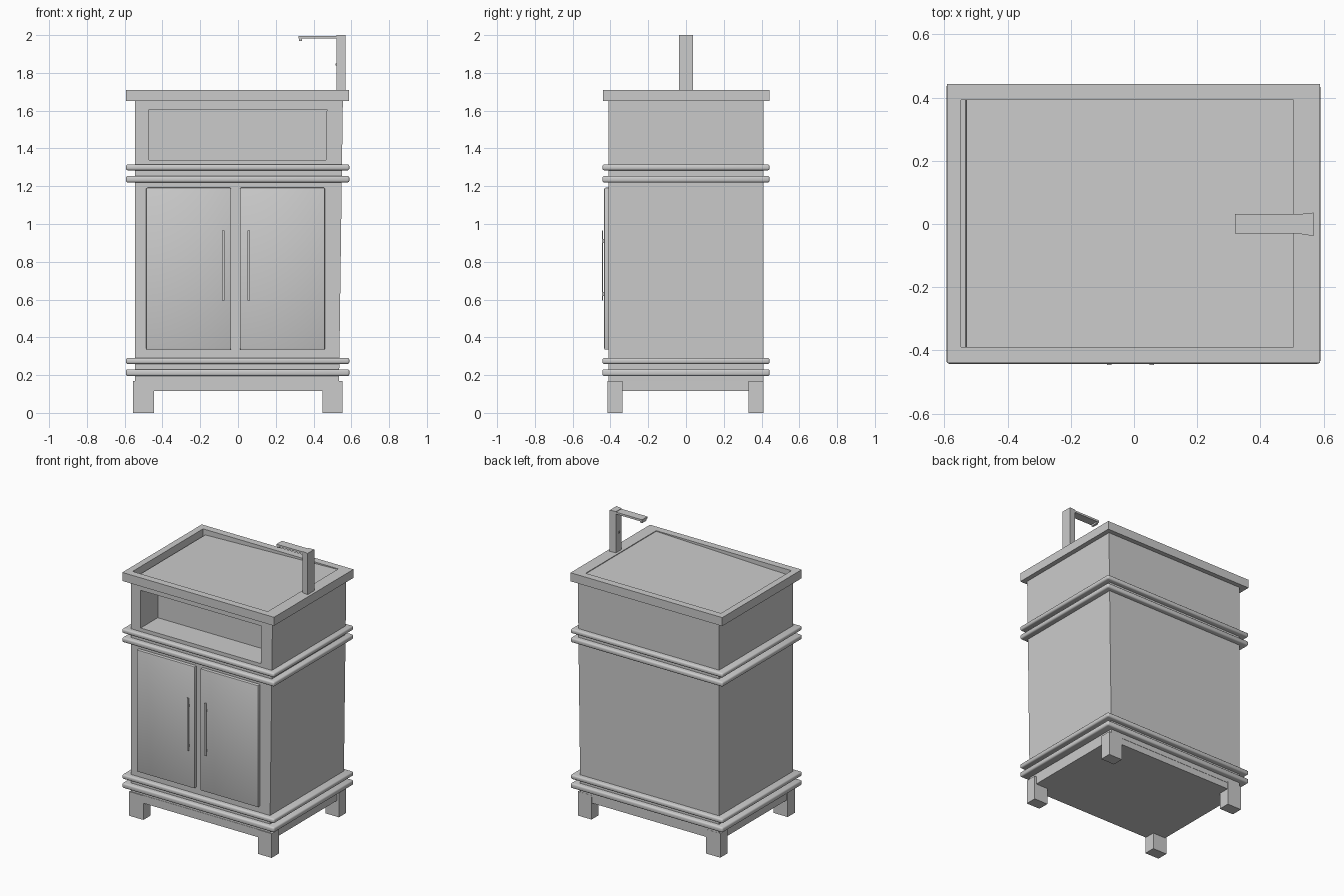
import bpy, bmesh
from math import radians

if "Cube" in bpy.data.objects:
    bpy.data.objects.remove(bpy.data.objects["Cube"])


def prism(name, pts, vec, bevel=0, segs=2, hide=False):
    """Extrude a closed polygon along a vector, optionally rounding its edges."""
    bm = bmesh.new()
    face = bm.faces.new([bm.verts.new(p) for p in pts])
    ret = bmesh.ops.extrude_face_region(bm, geom=[face])
    bmesh.ops.translate(bm, vec=vec, verts=[v for v in ret["geom"] if isinstance(v, bmesh.types.BMVert)])
    bmesh.ops.recalc_face_normals(bm, faces=bm.faces)
    if bevel:
        bmesh.ops.bevel(bm, geom=bm.edges[:], offset=bevel, segments=segs, profile=0.5, affect='EDGES')
    me = bpy.data.meshes.new(name)
    bm.to_mesh(me)
    bm.free()
    ob = bpy.data.objects.new(name, me)
    bpy.context.collection.objects.link(ob)
    ob.hide_render = hide
    if bevel:
        me.shade_smooth()
        me.set_sharp_from_angle(angle=radians(35))
    return ob


def box(name, x0, x1, y0, y1, z0, z1, **kw):
    return prism(name, [(x0, y0, z0), (x1, y0, z0), (x1, y1, z0), (x0, y1, z0)], (0, 0, z1 - z0), **kw)


def cut(ob, cutter):
    """Subtract the cutter, then remove it."""
    mod = ob.modifiers.new("cut", 'BOOLEAN')
    mod.operation, mod.solver, mod.object = 'DIFFERENCE', 'EXACT', cutter
    bpy.context.view_layer.objects.active = ob
    bpy.ops.object.modifier_apply(modifier=mod.name)
    bpy.data.objects.remove(cutter)


# Cabinet body: the right side leans outward slightly; open niche at the front
body = prism("cabinet_body", [(-0.545, -0.41, 0.16), (0.535, -0.41, 0.16),
                              (0.555, -0.41, 1.65), (-0.545, -0.41, 1.65)], (0, 0.82, 0))
cut(body, prism("niche_cutter", [(-0.47, -0.5, 1.34), (0.465, -0.5, 1.34),
                                 (0.47, -0.5, 1.605), (-0.47, -0.5, 1.605)], (0, 0.28, 0), hide=True))

# Countertop with a sloped shallow basin draining to a slot on the left
top = box("countertop", -0.592, 0.588, -0.44, 0.443, 1.65, 1.71)
cut(top, prism("basin_cutter", [(0.505, -0.39, 1.75), (0.505, -0.39, 1.705), (-0.53, -0.39, 1.672),
                                (-0.533, -0.39, 1.656), (-0.547, -0.39, 1.656), (-0.547, -0.39, 1.75)],
               (0, 0.783, 0), hide=True))

# Rounded mouldings in two pairs
for i, (z0, z1) in enumerate([(0.195, 0.231), (0.259, 0.291), (1.22, 1.254), (1.284, 1.315)]):
    box(f"moulding_{i + 1}", -0.594, 0.59, -0.443, 0.443, z0, z1, bevel=0.011, segs=3)

# Base slab and four legs
box("base_apron", -0.545, 0.54, -0.412, 0.408, 0.115, 0.17)
for sx, (x0, x1) in {"left": (-0.555, -0.445), "right": (0.447, 0.553)}.items():
    box(f"front_{sx}_leg", x0, x1, -0.416, -0.337, 0, 0.17)
    box(f"back_{sx}_leg", x0, x1, 0.331, 0.411, 0, 0.17)

# Doors with bar handles on short posts
for side, x0, x1, h in [("left", -0.486, -0.036, -0.079), ("right", 0.01, 0.46, 0.056)]:
    box(f"{side}_door", x0, x1, -0.433, -0.40, 0.335, 1.192, bevel=0.006)
    box(f"{side}_handle", h - 0.007, h + 0.007, -0.446, -0.44, 0.595, 0.965)
    for n, z in (("lower", 0.63), ("upper", 0.91)):
        box(f"{side}_handle_{n}_post", h - 0.005, h + 0.005, -0.442, -0.43, z - 0.01, z + 0.01)

# Tap: tapered post, flat spout, nozzle and button
prism("tap_post", [(0.522, -0.031, 1.7), (0.568, -0.038, 1.7), (0.568, 0.036, 1.7), (0.522, 0.031, 1.7)],
      (0, 0, 0.3))
box("tap_spout", 0.32, 0.53, -0.03, 0.031, 1.982, 1.996)
box("tap_nozzle", 0.323, 0.338, -0.025, 0.026, 1.97, 1.984)
box("tap_button", 0.517, 0.525, -0.006, 0.006, 1.838, 1.85)
